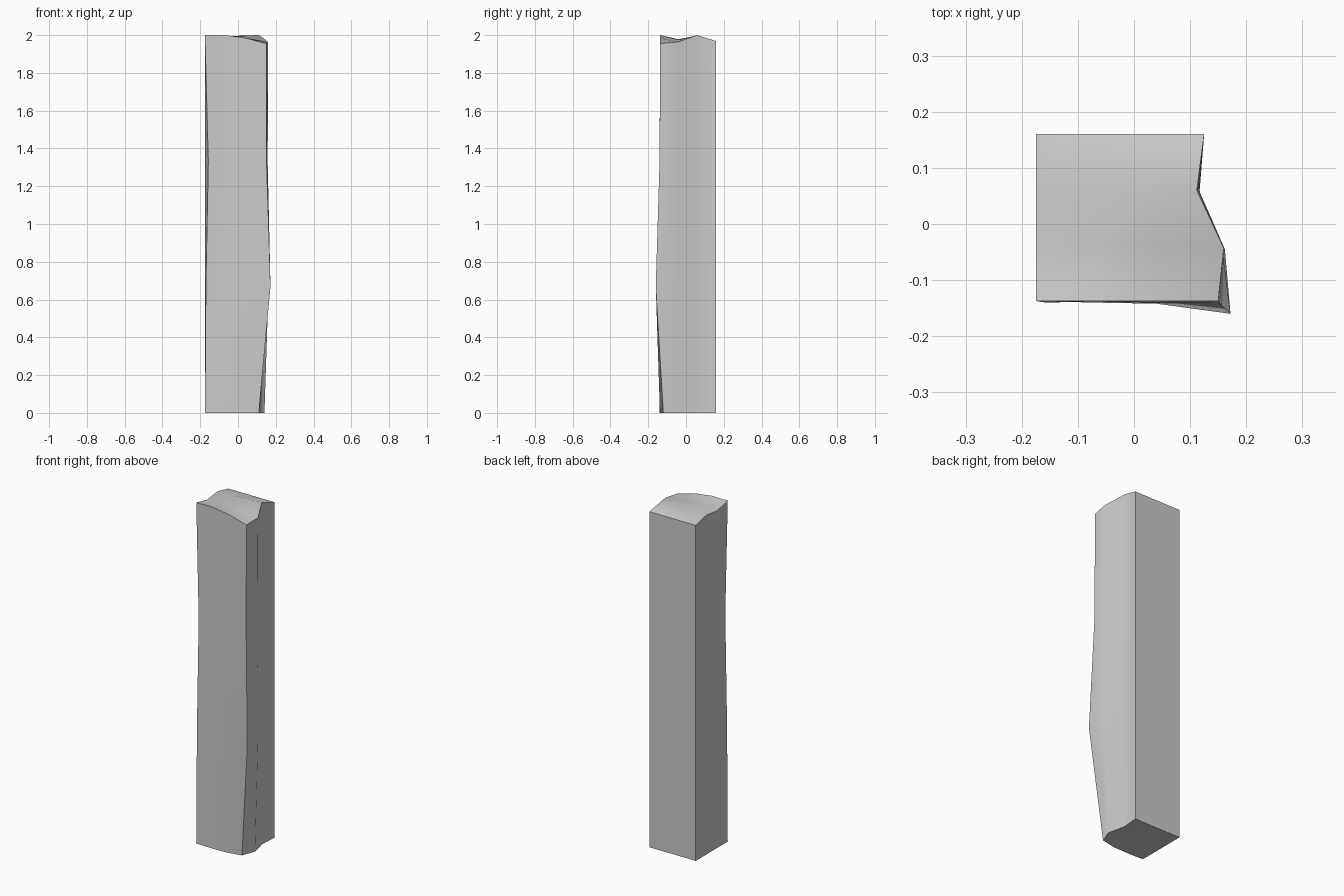
import bpy, bmesh

if "Cube" in bpy.data.objects:
    bpy.data.objects.remove(bpy.data.objects["Cube"])

# Worn front and right sides per level: (x, y) from front-left round to back-right
LEVELS = [
    (0.00, [(-.175, -.137), (-.075, -.14), (.02, -.138), (.11, -.12), (.14, -.042), (.117, .06), (.125, .16)]),
    (0.67, [(-.17, -.138), (-.07, -.138), (.04, -.142), (.172, -.16), (.162, -.045), (.116, .06), (.125, .16)]),
    (1.33, [(-.157, -.14), (-.065, -.138), (.04, -.14), (.151, -.14), (.157, -.043), (.114, .06), (.125, .16)]),
    (2.00, [(-.175, -.137), (-.07, -.137), (.04, -.137), (.15, -.137), (.16, -.043), (.112, .06), (.125, .16)]),
]
# Heights of the worn top, rows front to back, columns left to right
TOP = [
    [2.0, 2.0, 1.985, 1.955],
    [1.978, 1.978, 1.975, 1.964],
    [1.99, 1.992, 1.998, 2.0],
    [1.968, 1.968, 1.968, 1.968],
]
YS = [-.137, -.04, .06, .16]
LEFT, BACK = -.175, .16

bm = bmesh.new()
rings = []
for k, (z, outline) in enumerate(LEVELS):
    # close the outline with the flat back and left sides
    pts = outline + [(.025, BACK), (-.075, BACK), (LEFT, BACK), (LEFT, YS[2]), (LEFT, YS[1])]
    # lattice positions (column, row) of the 12 ring points
    cells = [(0, 0), (1, 0), (2, 0), (3, 0), (3, 1), (3, 2), (3, 3), (2, 3), (1, 3), (0, 3), (0, 2), (0, 1)]
    rings.append([bm.verts.new((x, y, TOP[j][i] if k == 3 else z))
                  for (x, y), (i, j) in zip(pts, cells)])

# Sides
for a, b in zip(rings, rings[1:]):
    for n in range(12):
        m = (n + 1) % 12
        bm.faces.new((a[n], a[m], b[m], b[n]))

# Flat base
bm.faces.new(rings[0][::-1])

# Uneven top
top = dict(zip(cells, rings[3]))
for i in (1, 2):
    for j in (1, 2):
        x = -.175 + .1 * i + (.01 if j == 1 else 0)
        top[i, j] = bm.verts.new((x, YS[j], TOP[j][i]))
for i in range(3):
    for j in range(3):
        bm.faces.new((top[i, j], top[i + 1, j], top[i + 1, j + 1], top[i, j + 1]))

bmesh.ops.recalc_face_normals(bm, faces=bm.faces[:])
mesh = bpy.data.meshes.new("stone_pillar")
bm.to_mesh(mesh)
bm.free()
pillar = bpy.data.objects.new("stone_pillar", mesh)
bpy.context.collection.objects.link(pillar)
bpy.context.view_layer.objects.active = pillar
pillar.select_set(True)
bpy.ops.object.shade_smooth_by_angle(angle=0.6)
